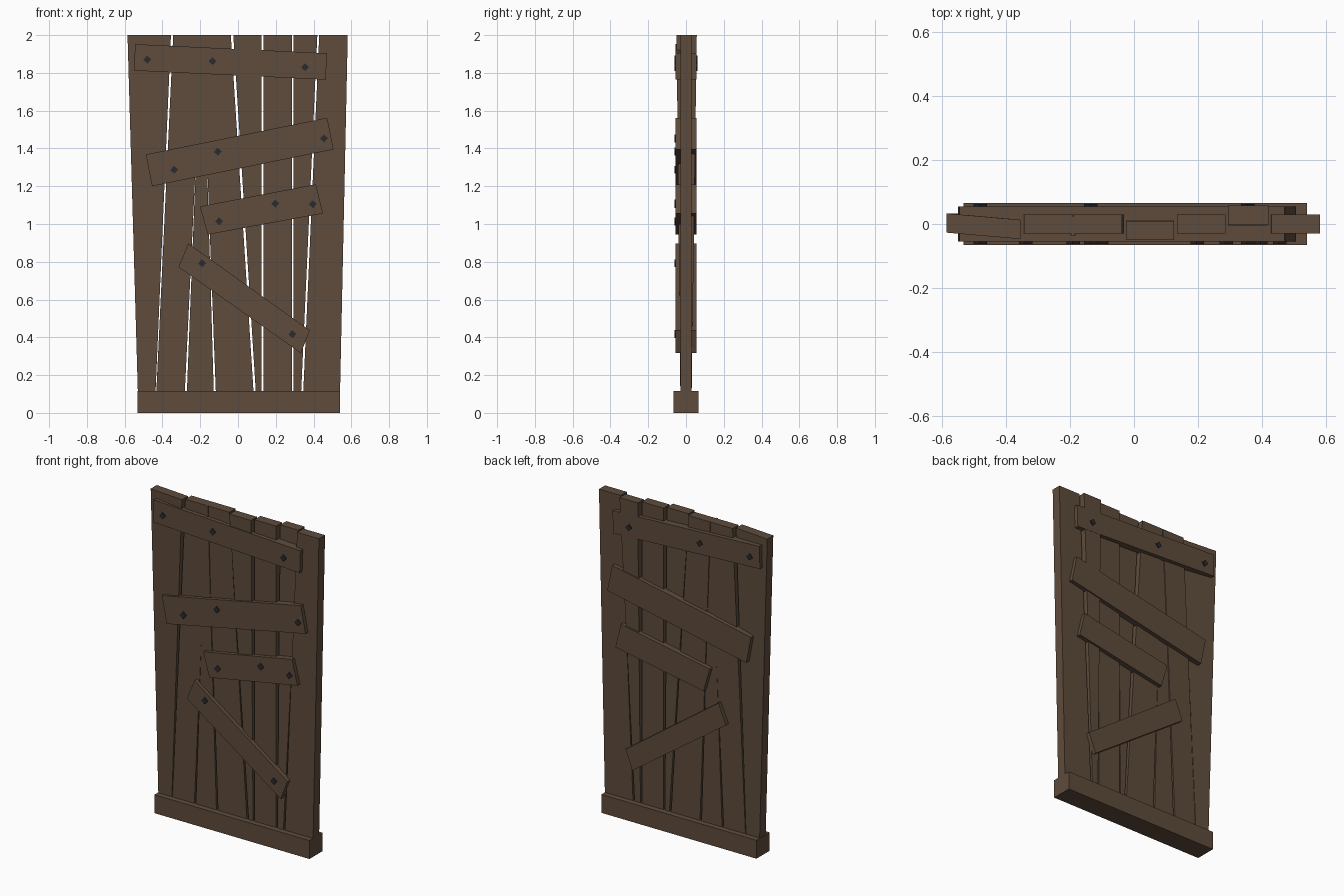
import bpy
import math

if "Cube" in bpy.data.objects:
    bpy.data.objects.remove(bpy.data.objects["Cube"])


def material(name, rgb):
    m = bpy.data.materials.new(name)
    m.diffuse_color = (*rgb, 1)
    m.use_nodes = True
    m.node_tree.nodes["Principled BSDF"].inputs["Base Color"].default_value = m.diffuse_color
    return m


wood = material("dark_brown_wood", (0.112, 0.072, 0.045))
iron = material("dark_iron", (0.024, 0.024, 0.030))


def add_mesh(name, verts, faces, mat):
    me = bpy.data.meshes.new(name)
    me.from_pydata(verts, [], faces)
    me.materials.append(mat)
    ob = bpy.data.objects.new(name, me)
    bpy.context.collection.objects.link(ob)
    return ob


# Corners run bottom-left, bottom-right, top-right, top-left, seen from the front
def slab(name, corners, centres, half, mat):
    front = [(x, c - half, z) for (x, z), c in zip(corners, centres)]
    back = [(x, c + half, z) for (x, z), c in zip(corners, centres)]
    faces = [(0, 1, 2, 3), (7, 6, 5, 4)]
    faces += [(i, i + 4, (i + 1) % 4 + 4, (i + 1) % 4) for i in range(4)]
    return add_mesh(name, front + back, faces, mat)


# Upright tapered planks: x at z=0.12 (left, right), x at top (left, right),
# y offset at the top (left, right)
planks = [
    (-0.53, -0.437, -0.585, -0.355, 0.003, -0.017),
    (-0.433, -0.282, -0.343, -0.191, 0.0, 0.0),
    (-0.271, -0.128, -0.196, -0.184, -0.006, -0.006),
    (-0.117, 0.083, -0.189, -0.038, 0.0, 0.0),
    (0.095, 0.125, -0.025, 0.125, -0.02, -0.02),
    (0.134, 0.285, 0.134, 0.285, 0.0, 0.0),
    (0.294, 0.334, 0.294, 0.42, 0.027, 0.027),
    (0.345, 0.54, 0.43, 0.581, 0.0, 0.0),
]
for i, (bl, br, tl, tr, yl, yr) in enumerate(planks):
    slab(f"upright_plank_{i + 1}", [(bl, 0.1), (br, 0.1), (tr, 2), (tl, 2)],
         [0, 0, yr, yl], 0.03, wood)

# Bottom beam
slab("bottom_beam", [(-0.533, 0), (0.54, 0), (0.54, 0.115), (-0.533, 0.115)],
     [0] * 4, 0.065, wood)

# Crooked cross boards, standing proud on both faces
boards = {
    "top_cross_board": [(-0.55, 1.812), (0.465, 1.764), (0.47, 1.904), (-0.545, 1.952)],
    "upper_cross_board": [(-0.455, 1.2), (0.506, 1.395), (0.472, 1.562), (-0.488, 1.368)],
    "middle_cross_board": [(-0.16, 0.944), (0.45, 1.056), (0.412, 1.21), (-0.202, 1.093)],
    "lower_cross_board": [(-0.315, 0.772), (0.333, 0.316), (0.38, 0.437), (-0.263, 0.897)],
}
for name, corners in boards.items():
    slab(name, corners, [0] * 4, 0.055, wood)


# Four-sided nail heads
def nail(name, x, z, side):
    r = 0.021
    ring = [(x + r * math.cos(a * math.pi / 2 + 0.08),
             z + r * math.sin(a * math.pi / 2 + 0.08)) for a in range(4)]
    slab(name, ring, [side * 0.053] * 4, 0.009, iron)


top_nails = [(-0.48, 1.87), (-0.135, 1.862), (0.355, 1.83)]
other_nails = [(-0.338, 1.287), (-0.107, 1.383), (0.455, 1.453),
               (-0.10, 1.014), (0.197, 1.108), (0.396, 1.105),
               (-0.19, 0.792), (0.288, 0.417)]
for i, (x, z) in enumerate(top_nails + other_nails):
    nail(f"front_nail_{i + 1}", x, z, -1)
for i, (x, z) in enumerate(top_nails):
    nail(f"back_nail_{i + 1}", x, z, 1)
